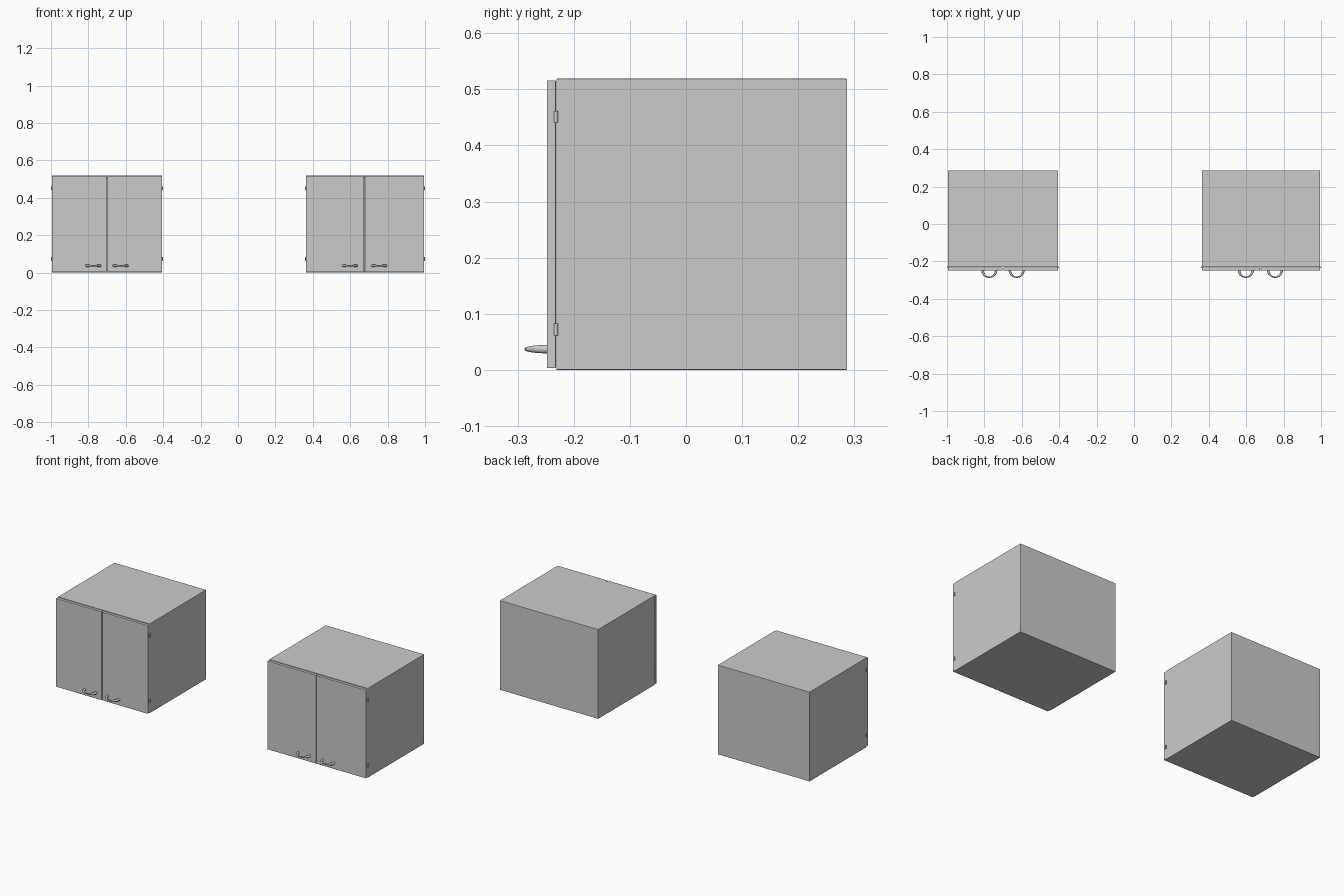
import bpy, bmesh, math
from mathutils import Vector

if "Cube" in bpy.data.objects:
    bpy.data.objects.remove(bpy.data.objects["Cube"])

BACK, FRONT, DOOR_FACE = 0.287, -0.231, -0.248
HEIGHT = 0.519


def finish(bm, name, bevel=0.0, smooth=False):
    bmesh.ops.recalc_face_normals(bm, faces=bm.faces)
    mesh = bpy.data.meshes.new(name)
    bm.to_mesh(mesh)
    bm.free()
    ob = bpy.data.objects.new(name, mesh)
    bpy.context.collection.objects.link(ob)
    if bevel:
        mod = ob.modifiers.new("soft_edges", 'BEVEL')
        mod.width, mod.segments = bevel, 2
    if smooth:
        bpy.ops.object.select_all(action='DESELECT')
        ob.select_set(True)
        bpy.context.view_layer.objects.active = ob
        bpy.ops.object.shade_smooth_by_angle(angle=math.radians(40))
    return ob


def box(lo, hi):
    bm = bmesh.new()
    bmesh.ops.create_cube(bm, size=1)
    lo, hi = Vector(lo), Vector(hi)
    for v in bm.verts:
        v.co = Vector(a + (c + 0.5) * (b - a) for a, b, c in zip(lo, hi, v.co))
    return bm


def carcass(name, x0, x1):
    # box with the front face recessed into an open compartment
    bm = box((x0, FRONT, 0), (x1, BACK, HEIGHT))
    front = min(bm.faces, key=lambda f: f.calc_center_median().y)
    bmesh.ops.inset_region(bm, faces=[front], thickness=0.016)
    inner = bmesh.ops.extrude_discrete_faces(bm, faces=[front])['faces'][0]
    bmesh.ops.translate(bm, verts=inner.verts, vec=(0, BACK - FRONT - 0.016, 0))
    finish(bm, name, 0.0012)


def handle(name, cx, cz, sides=12, steps=20):
    # bow handle: half-oval path, thick feet narrowing to a slim grip
    bm = bmesh.new()
    rings = []
    for i in range(steps + 1):
        t = math.pi * i / steps
        c, s = math.cos(t), math.sin(t)
        centre = Vector((cx - 0.036 * c, DOOR_FACE - 0.0365 * s, cz))
        across = Vector((-0.0365 * c, -0.036 * s, 0)).normalized()
        r = 0.0035 + 0.004 * abs(c) ** 1.5
        ring = []
        for k in range(sides):
            a = 2 * math.pi * k / sides
            ring.append(bm.verts.new(centre + across * r * math.cos(a) * 0.9
                                     + Vector((0, 0, r * math.sin(a)))))
        rings.append(ring)
    for a, b in zip(rings, rings[1:]):
        for k in range(sides):
            n = (k + 1) % sides
            bm.faces.new((a[k], a[n], b[n], b[k]))
    bm.faces.new(rings[0])
    bm.faces.new(rings[-1])
    finish(bm, name, smooth=True)


def hinge(name, x, z):
    # exposed hinge barrel on the seam between door and carcass
    bm = bmesh.new()
    bmesh.ops.create_cone(bm, cap_ends=True, segments=16, radius1=0.0036,
                          radius2=0.0036, depth=0.021)
    bmesh.ops.translate(bm, verts=bm.verts, vec=(x, -0.232, z))
    finish(bm, name, smooth=True)


def cabinet(side, x0, x1, seam, grip_offset):
    carcass(side + "_cabinet_carcass", x0, x1)
    gap = 0.0015
    for tag, a, b, sign in (("left", x0, seam - gap, -1),
                            ("right", seam + gap, x1, 1)):
        part = f"{side}_cabinet_{tag}"
        finish(box((a, DOOR_FACE, 0.003), (b, FRONT - 0.001, 0.516)),
               part + "_door", 0.0012)
        handle(part + "_handle", seam + sign * grip_offset, 0.037)
        outer = a if sign < 0 else b
        for level, z in (("lower", 0.072), ("upper", 0.451)):
            hinge(f"{part}_{level}_hinge", outer + sign * 0.0012, z)


cabinet("left", -0.995, -0.406, -0.7005, 0.073)
cabinet("right", 0.363, 0.995, 0.676, 0.078)
